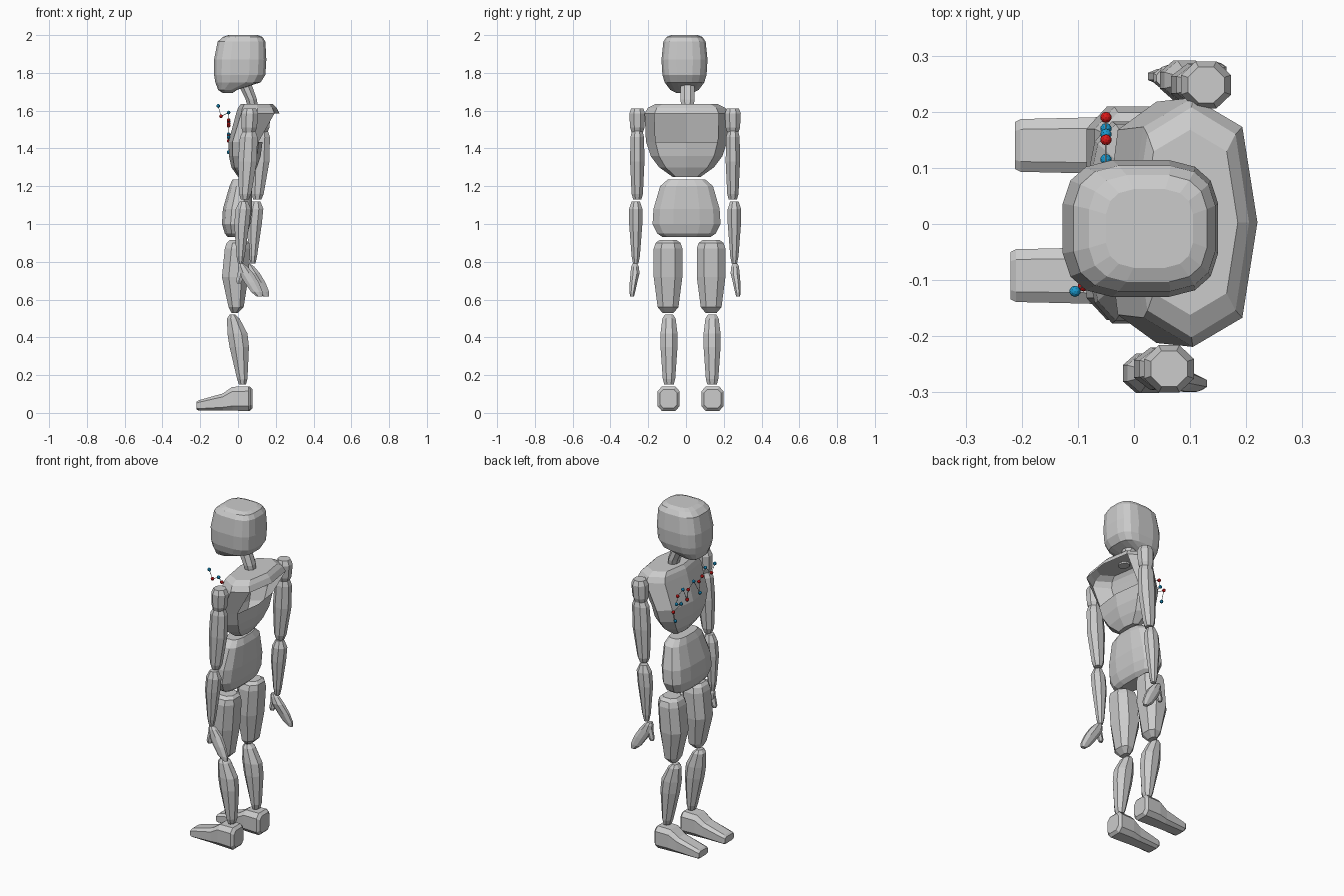
import bpy, bmesh, math
from mathutils import Vector


def material(name, rgb):
    m = bpy.data.materials.new(name)
    m.diffuse_color = (*rgb, 1)
    return m


GREY = material("light grey", (0.6, 0.6, 0.6))
RED = material("red", (0.7, 0.01, 0.01))
BLUE = material("blue", (0.01, 0.32, 0.62))


def finish(bm, name, mat):
    bmesh.ops.recalc_face_normals(bm, faces=bm.faces)
    me = bpy.data.meshes.new(name)
    bm.to_mesh(me)
    bm.free()
    me.materials.append(mat)
    ob = bpy.data.objects.new(name, me)
    bpy.context.collection.objects.link(ob)
    return ob


def outline(n, k, turn):
    """Unit superellipse points, scaled to fill -1..1."""
    pts = []
    for i in range(n):
        a = 2 * math.pi * (i + turn) / n
        c, s = math.cos(a), math.sin(a)
        pts.append((math.copysign(abs(c) ** (2 / k), c), math.copysign(abs(s) ** (2 / k), s)))
    mx = max(abs(p[0]) for p in pts)
    my = max(abs(p[1]) for p in pts)
    return [(p[0] / mx, p[1] / my) for p in pts]


def loft(name, rings, n=8, k=2.0, turn=0.5, along_x=False, cut=None, dx=0, y=0):
    """Skin rings (position, lo, hi, half width[, y offset]); position is z, or x if along_x."""
    bm = bmesh.new()
    loops = []
    for r in rings:
        p, lo, hi, hw = r[:4]
        yo = y + (r[4] if len(r) > 4 else 0)
        loop = []
        for u, v in outline(n, k, turn):
            m = (lo + hi) / 2 + u * (hi - lo) / 2
            loop.append(bm.verts.new((p + dx, yo + v * hw, m) if along_x else (m + dx, yo + v * hw, p)))
        loops.append(loop)
    for a, b in zip(loops, loops[1:]):
        for i in range(n):
            bm.faces.new((a[i], a[(i + 1) % n], b[(i + 1) % n], b[i]))
    bm.faces.new(loops[0])
    bm.faces.new(loops[-1])
    bmesh.ops.recalc_face_normals(bm, faces=bm.faces)
    if cut:
        bmesh.ops.delete(bm, geom=[f for f in bm.faces if cut(f.calc_center_median())], context='FACES')
    return finish(bm, name, GREY)


# Head and neck
loft("head", [(1.693, -0.08, -0.03, 0.04), (1.71, -0.105, -0.005, 0.075),
              (1.75, -0.12, 0.12, 0.105), (1.79, -0.127, 0.145, 0.117),
              (1.87, -0.127, 0.15, 0.122), (1.965, -0.108, 0.145, 0.112),
              (1.99, -0.08, 0.13, 0.095), (2.0, -0.05, 0.105, 0.07)],
     n=16, k=3.2, y=-0.008)
loft("neck", [(1.625, 0.05, 0.105, 0.032), (1.66, 0.04, 0.10, 0.038),
              (1.73, 0.005, 0.075, 0.038), (1.77, 0.0, 0.06, 0.03)], y=0.008)

# Chest: a shell left open at the upper back, with an overhanging shoulder rim
loft("chest", [(1.25, 0.0, 0.07, 0.075), (1.30, -0.035, 0.10, 0.145),
               (1.36, -0.048, 0.12, 0.19), (1.435, -0.05, 0.13, 0.215),
               (1.585, -0.01, 0.22, 0.222), (1.615, 0.0, 0.205, 0.205),
               (1.635, 0.015, 0.185, 0.165)],
     k=2.6, turn=0, y=0.003,
     cut=lambda c: 1.44 < c.z < 1.58 and c.x > 0.12 and abs(c.y) < 0.12)

# Pelvis
loft("pelvis", [(0.93, -0.055, 0.03, 0.125), (0.95, -0.07, 0.05, 0.155),
                (1.0, -0.085, 0.065, 0.18), (1.08, -0.08, 0.075, 0.175),
                (1.2, -0.045, 0.075, 0.14), (1.235, -0.03, 0.06, 0.10)],
     n=12, k=2.8, y=0.003)

# Legs
for side, yt, ys, yf, fx in (("right", -0.095, -0.09, -0.092, 0.0), ("left", 0.133, 0.138, 0.14, 0.008)):
    loft(side + "_thigh", [(0.53, -0.035, 0.0, 0.03), (0.56, -0.05, 0.03, 0.055),
                           (0.72, -0.085, 0.055, 0.076), (0.87, -0.07, 0.065, 0.076),
                           (0.90, -0.06, 0.06, 0.066), (0.915, -0.045, 0.045, 0.045)], k=2.4, y=yt)
    loft(side + "_shin", [(0.15, 0.005, 0.042, 0.025), (0.18, -0.005, 0.05, 0.033),
                          (0.35, -0.045, 0.058, 0.045), (0.42, -0.056, 0.05, 0.045),
                          (0.50, -0.058, 0.008, 0.035), (0.52, -0.045, -0.015, 0.022)], y=ys)
    loft(side + "_foot", [(-0.22, 0.02, 0.058, 0.042), (-0.21, 0.012, 0.066, 0.047),
                          (-0.08, 0.012, 0.103, 0.05), (-0.03, 0.012, 0.138, 0.056),
                          (0.055, 0.01, 0.14, 0.058), (0.07, 0.025, 0.125, 0.045)],
         k=3.6, along_x=True, dx=fx, y=yf)

# Arms
for side, y, s, dx, hx in (("right", -0.258, -1, 0.0, 0.0), ("left", 0.248, 1, 0.066, 0.035)):
    loft(side + "_shoulder", [(1.485, 0.025, 0.09, 0.03), (1.51, 0.018, 0.10, 0.038),
                              (1.585, 0.018, 0.107, 0.042), (1.612, 0.03, 0.095, 0.032)], dx=dx, y=y)
    loft(side + "_upper_arm", [(1.13, 0.015, 0.058, 0.022), (1.16, 0.005, 0.07, 0.03, 0),
                               (1.33, 0.0, 0.10, 0.038), (1.46, 0.01, 0.103, 0.036),
                               (1.5, 0.03, 0.09, 0.026)], dx=dx, y=y)
    loft(side + "_forearm", [(0.79, 0.0, 0.026, 0.014), (0.83, -0.008, 0.035, 0.022),
                             (1.0, -0.02, 0.06, 0.035), (1.08, -0.012, 0.068, 0.035),
                             (1.12, 0.008, 0.052, 0.022)], dx=dx, y=y + s * 0.008)
    loft(side + "_hand", [(0.615, 0.10, 0.13, 0.01, s * 0.016), (0.64, 0.07, 0.13, 0.015, s * 0.014),
                          (0.69, 0.035, 0.11, 0.02, s * 0.008), (0.74, 0.005, 0.08, 0.024),
                          (0.775, 0.0, 0.05, 0.02), (0.79, 0.005, 0.03, 0.013)], dx=hx, y=y + s * 0.012)
    loft(side + "_thumb", [(0.685, -0.005, 0.015, 0.009), (0.70, -0.01, 0.022, 0.013),
                           (0.75, 0.0, 0.035, 0.013)], n=6, dx=hx, y=y + s * 0.015)

# Chain of beads hanging in front of the chest
BEADS = [(-0.105, -0.12, 1.625, BLUE), (-0.09, -0.11, 1.57, RED), (-0.05, -0.11, 1.59, BLUE),
         (-0.05, -0.08, 1.55, RED), (-0.05, -0.05, 1.53, RED), (-0.05, -0.06, 1.46, BLUE),
         (-0.05, 0.0, 1.55, BLUE), (-0.05, 0.05, 1.52, RED), (-0.05, 0.06, 1.465, RED),
         (-0.05, 0.10, 1.54, BLUE), (-0.05, 0.15, 1.52, RED), (-0.05, 0.16, 1.475, BLUE),
         (-0.05, 0.115, 1.46, BLUE), (-0.05, 0.19, 1.44, RED), (-0.05, 0.17, 1.38, BLUE)]
for i, (x, y, z, mat) in enumerate(BEADS):
    bm = bmesh.new()
    bmesh.ops.create_icosphere(bm, subdivisions=2, radius=0.01)
    bmesh.ops.translate(bm, verts=bm.verts, vec=(x, y, z))
    finish(bm, f"bead_{i + 1}", mat)

# Thin links between neighbouring beads
for i, (a, b) in enumerate(zip(BEADS, BEADS[1:])):
    p, q = Vector(a[:3]), Vector(b[:3])
    bm = bmesh.new()
    bmesh.ops.create_cone(bm, segments=6, radius1=0.0015, radius2=0.0015,
                          depth=(q - p).length, cap_ends=True)
    rot = (q - p).to_track_quat('Z', 'Y').to_matrix()
    bmesh.ops.rotate(bm, verts=bm.verts, matrix=rot)
    bmesh.ops.translate(bm, verts=bm.verts, vec=(p + q) / 2)
    finish(bm, f"link_{i + 1}", GREY)
